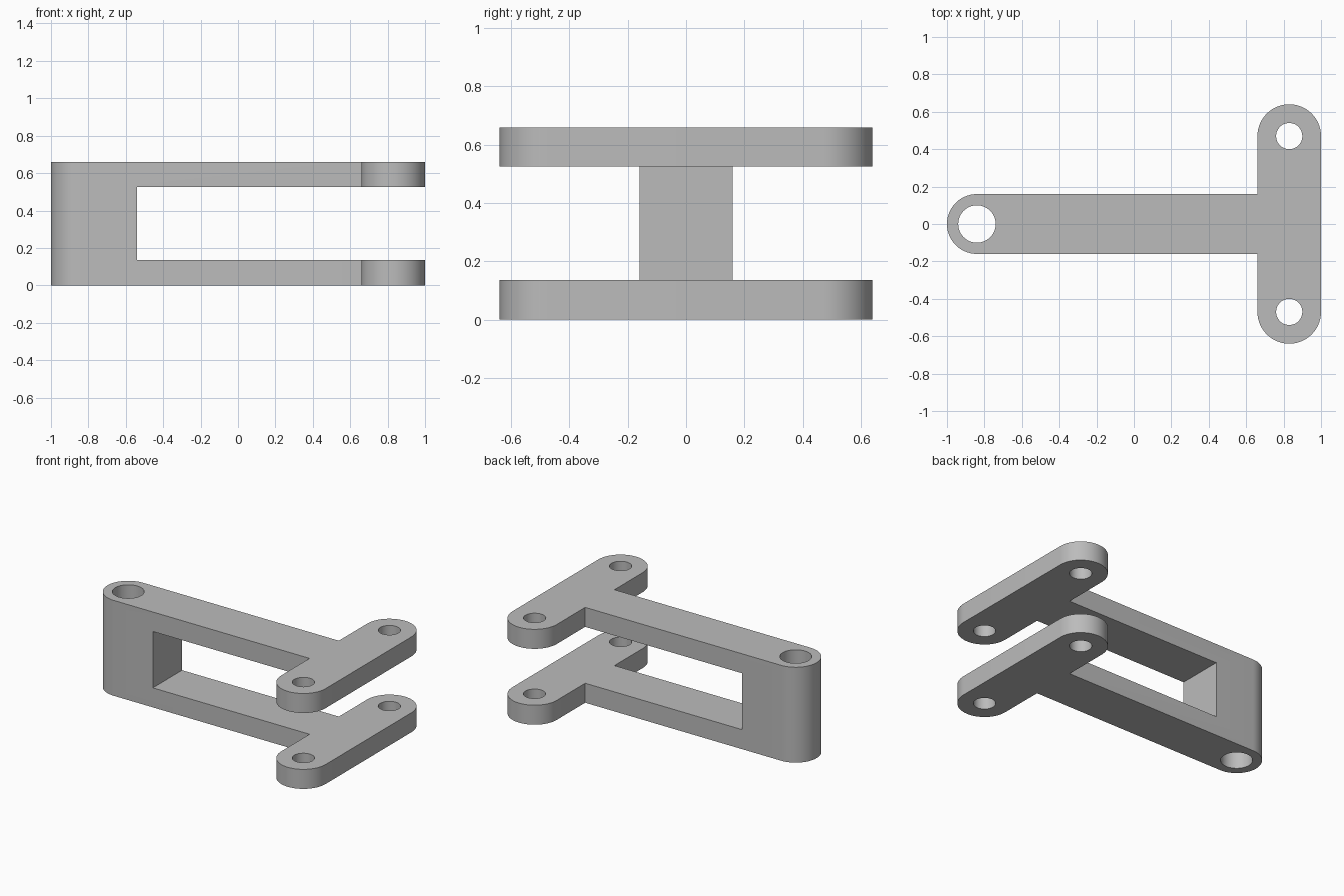
import bpy, bmesh
from math import pi, sin, cos, radians

cube = bpy.data.objects.get("Cube")
if cube:
    bpy.data.objects.remove(cube, do_unlink=True)

HEIGHT = 0.66
PLATE = 0.135          # thickness of each fork plate
ARM_R, BAR_R = 0.16, 0.17
ARM_X, BAR_X, BAR_Y = -0.84, 0.83, 0.47

grey = bpy.data.materials.new("plain_grey")
grey.use_nodes = True
colour = (0.5, 0.5, 0.5, 1)
grey.diffuse_color = colour
grey.node_tree.nodes["Principled BSDF"].inputs["Base Color"].default_value = colour


def arc(cx, cy, r, start, end, steps=28):
    angles = [radians(start + (end - start) * i / steps) for i in range(steps + 1)]
    return [(cx + r * cos(a), cy + r * sin(a)) for a in angles]


def prism(name, outline, z0, z1):
    """Extrude a counter-clockwise outline between two heights."""
    bm = bmesh.new()
    face = bm.faces.new([bm.verts.new((x, y, z0)) for x, y in outline])
    top = bmesh.ops.extrude_face_region(bm, geom=[face])["geom"]
    verts = [v for v in top if isinstance(v, bmesh.types.BMVert)]
    bmesh.ops.translate(bm, vec=(0, 0, z1 - z0), verts=verts)
    bmesh.ops.recalc_face_normals(bm, faces=bm.faces)
    mesh = bpy.data.meshes.new(name)
    bm.to_mesh(mesh)
    bm.free()
    mesh.materials.append(grey)
    obj = bpy.data.objects.new(name, mesh)
    bpy.context.collection.objects.link(obj)
    return obj


def hole(name, x, y, r):
    return prism(name, arc(x, y, r, 0, 360, 48)[:-1], -0.1, HEIGHT + 0.1)


# T-shaped body: rounded arm running into a rounded crossbar
outline = (arc(ARM_X, 0, ARM_R, 90, 270)
           + [(BAR_X - BAR_R, -ARM_R)]
           + arc(BAR_X, -BAR_Y, BAR_R, 180, 360)
           + arc(BAR_X, BAR_Y, BAR_R, 0, 180)
           + [(BAR_X - BAR_R, ARM_R)])
bracket = prism("forked_bracket", outline, 0, HEIGHT)

# Slot that splits the body into two plates, and the pin holes
slot = [(-0.54, -1), (1.2, -1), (1.2, 1), (-0.54, 1)]
cutters = [
    prism("slot_cutter", slot, PLATE, HEIGHT - PLATE),
    hole("pivot_hole_cutter", ARM_X, 0, 0.10),
    hole("front_hole_cutter", BAR_X, -BAR_Y, 0.07),
    hole("back_hole_cutter", BAR_X, BAR_Y, 0.07),
]
bpy.context.view_layer.objects.active = bracket
for cutter in cutters:
    mod = bracket.modifiers.new(cutter.name, "BOOLEAN")
    mod.operation = "DIFFERENCE"
    mod.solver = "EXACT"
    mod.object = cutter
    bpy.ops.object.modifier_apply(modifier=mod.name)
for cutter in cutters:
    bpy.data.objects.remove(cutter, do_unlink=True)

# Smooth curved walls, keep edges sharp
bpy.ops.object.select_all(action="DESELECT")
bracket.select_set(True)
bpy.ops.object.shade_smooth_by_angle(angle=pi / 6)
